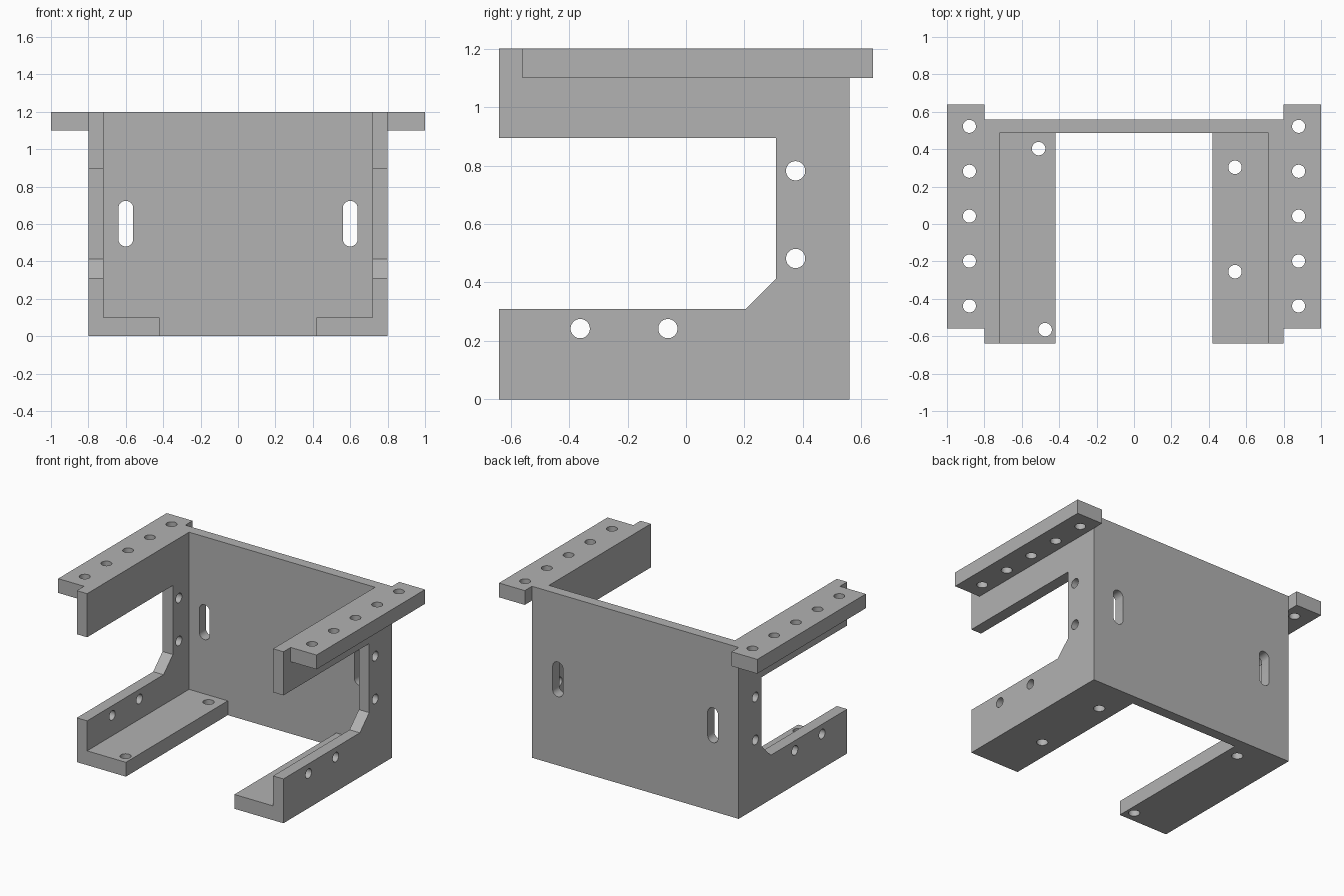
import bpy, bmesh, math
from mathutils import Vector

if "Cube" in bpy.data.objects:
    bpy.data.objects.remove(bpy.data.objects["Cube"])

grey = bpy.data.materials.new("plain grey")
grey.diffuse_color = (0.445, 0.445, 0.445, 1)
grey.use_nodes = True
grey.node_tree.nodes["Principled BSDF"].inputs["Base Color"].default_value = grey.diffuse_color


def prism(name, outline, start, end, axis):
    """Extrude a 2D outline along an axis: x takes (y, z), y takes (x, z), z takes (x, y)."""
    def place(a, b, c):
        return Vector({'x': (c, a, b), 'y': (a, c, b), 'z': (a, b, c)}[axis])
    bm = bmesh.new()
    face = bm.faces.new([bm.verts.new(place(a, b, start)) for a, b in outline])
    out = bmesh.ops.extrude_face_region(bm, geom=[face])
    moved = [v for v in out["geom"] if isinstance(v, bmesh.types.BMVert)]
    bmesh.ops.translate(bm, verts=moved, vec=place(0, 0, end - start))
    bmesh.ops.recalc_face_normals(bm, faces=bm.faces)
    mesh = bpy.data.meshes.new(name)
    bm.to_mesh(mesh)
    bm.free()
    mesh.materials.append(grey)
    ob = bpy.data.objects.new(name, mesh)
    bpy.context.collection.objects.link(ob)
    return ob


def rect(a0, a1, b0, b1):
    return [(a0, b0), (a1, b0), (a1, b1), (a0, b1)]


def slot(a, b, r, half=0.0, n=32):
    """Circle outline, stretched into a slot when half > 0."""
    pts = []
    for i in range(n):
        t = 2 * math.pi * (i + 0.5) / n
        pts.append((a + r * math.cos(t), b + r * math.sin(t) + math.copysign(half, math.sin(t))))
    return pts


def combine(target, others, operation):
    """Apply a boolean with each helper object, then remove the helper."""
    bpy.context.view_layer.objects.active = target
    for ob in others:
        ob.hide_render = True
        mod = target.modifiers.new("cut", 'BOOLEAN')
        mod.operation, mod.solver, mod.object = operation, 'EXACT', ob
        bpy.ops.object.modifier_apply(modifier=mod.name)
        bpy.data.objects.remove(ob)


# back plate
bracket = prism("bracket", rect(-0.72, 0.72, 0, 1.2), 0.487, 0.56, 'y')

# C-shaped side outline with a chamfered inner corner
side_outline = [(-0.64, 0), (0.56, 0), (0.56, 1.2), (-0.64, 1.2), (-0.64, 0.895),
                (0.308, 0.895), (0.308, 0.412), (0.205, 0.31), (-0.64, 0.31)]

parts, cutters = [], []
floor_holes = {-1: [(-0.51, 0.403), (-0.475, -0.565)], 1: [(0.54, 0.303), (0.54, -0.255)]}
for s in (-1, 1):
    # side wall, inward foot and outward mounting flange
    parts.append(prism("side_wall", side_outline, s * 0.72, s * 0.8, 'x'))
    parts.append(prism("foot", rect(s * 0.42, s * 0.72, -0.64, 0.487), 0, 0.1, 'z'))
    parts.append(prism("flange", rect(s * 0.8, s * 1.0, -0.56, 0.64), 1.1, 1.2, 'z'))
    # holes through the flange, foot and side wall
    for i in range(5):
        cutters.append(prism("flange_hole", slot(s * 0.88, 0.522 - 0.24 * i, 0.035), 1.0, 1.3, 'z'))
    for x, y in floor_holes[s]:
        cutters.append(prism("foot_hole", slot(x, y, 0.036), -0.1, 0.2, 'z'))
    for y, z in [(0.375, 0.782), (0.375, 0.482), (-0.362, 0.242), (-0.062, 0.242)]:
        cutters.append(prism("side_hole", slot(y, z, 0.033), s * 0.65, s * 0.87, 'x'))
    # vertical slot in the back plate
    cutters.append(prism("back_slot", slot(s * 0.6, 0.602, 0.04, 0.082), 0.4, 0.65, 'y'))

combine(bracket, parts, 'UNION')
combine(bracket, cutters, 'DIFFERENCE')

# smooth hole walls, sharp plate edges
bpy.ops.object.select_all(action='DESELECT')
bracket.select_set(True)
bpy.context.view_layer.objects.active = bracket
bpy.ops.object.shade_smooth_by_angle(angle=math.radians(30))
